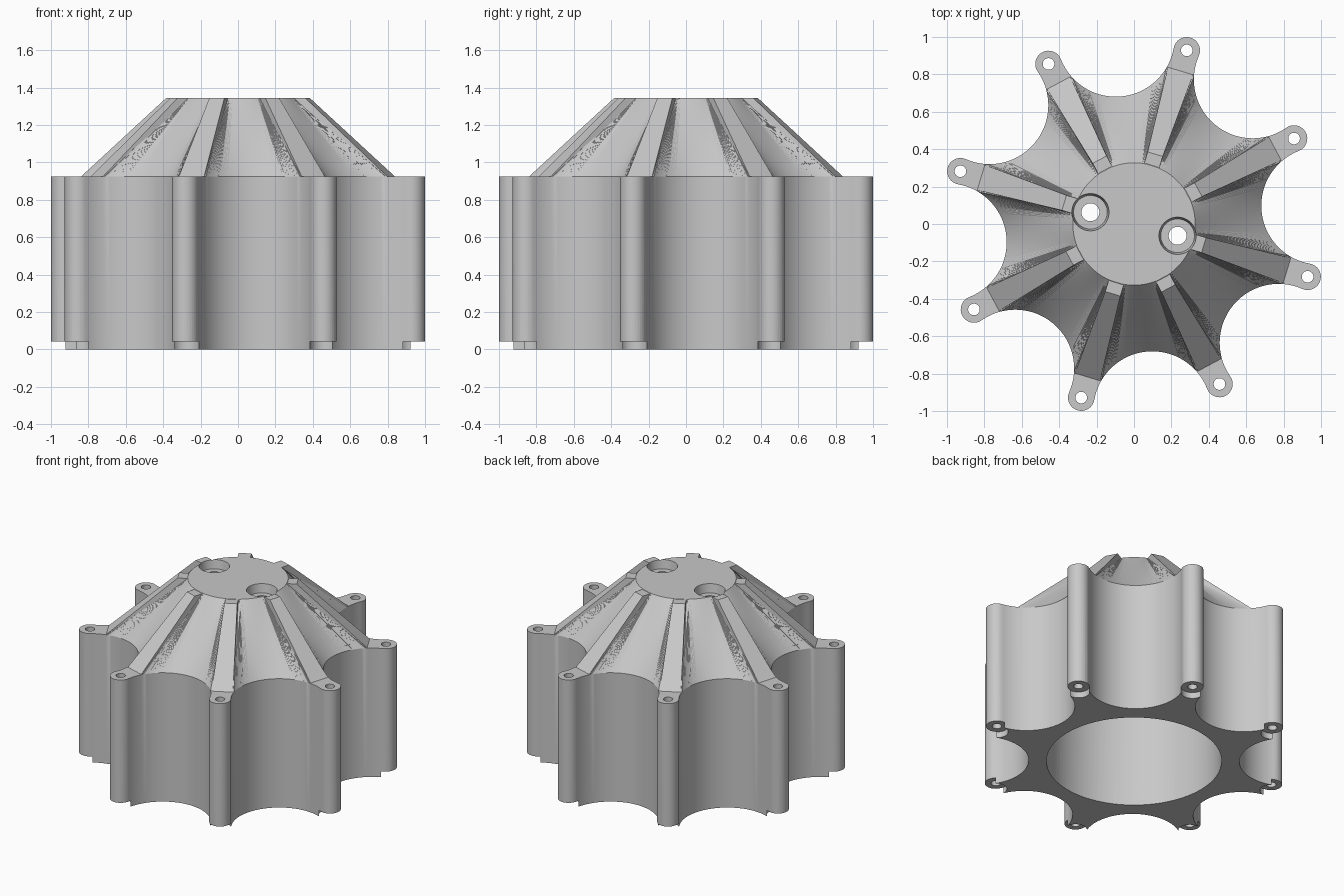
import bpy, bmesh
from math import sin, cos, pi, radians, atan2, hypot

if "Cube" in bpy.data.objects:
    bpy.data.objects.remove(bpy.data.objects["Cube"], do_unlink=True)

ARMS, STEP, START = 8, 2 * pi / 8, radians(-16.9)
WALL_TOP, ROOF_TOP = 0.925, 1.345
LUG_R, TIP, VALLEY = 0.97, 0.071, 1.0      # lug centre radius, lug radius, scallop centre radius
ROOF_R, DISC_R = 0.855, 0.327

grey = bpy.data.materials.new("light_grey")
grey.use_nodes = True
grey.diffuse_color = (0.58, 0.58, 0.58, 1)
grey.node_tree.nodes["Principled BSDF"].inputs["Base Color"].default_value = (0.58, 0.58, 0.58, 1)


def finish(bm, name):
    # Triangles keep every face planar for the booleans
    bmesh.ops.triangulate(bm, faces=bm.faces)
    bmesh.ops.recalc_face_normals(bm, faces=bm.faces)
    mesh = bpy.data.meshes.new(name)
    bm.to_mesh(mesh)
    bm.free()
    mesh.materials.append(grey)
    ob = bpy.data.objects.new(name, mesh)
    bpy.context.collection.objects.link(ob)
    return ob


def turn(x, y, a):
    return x * cos(a) - y * sin(a), x * sin(a) + y * cos(a)


def lathe(bm, profile, cx=0, cy=0, n=48):
    """Closed solid of revolution from (radius, z) points, bottom to top."""
    rings = [[bm.verts.new((cx + r * cos(2 * pi * i / n), cy + r * sin(2 * pi * i / n), z))
              for i in range(n)] for r, z in profile]
    for lo, hi in zip(rings, rings[1:]):
        for i in range(n):
            j = (i + 1) % n
            bm.faces.new((lo[i], lo[j], hi[j], hi[i]))
    bm.faces.new(rings[0][::-1])
    bm.faces.new(rings[-1])


def outline():
    """Scalloped plan: round lug tips joined by tangent concave arcs."""
    vx, vy = turn(VALLEY, 0, STEP / 2)
    to_v = atan2(vy, vx - LUG_R)
    scallop = hypot(vx - LUG_R, vy) - TIP
    first = to_v - pi
    sweep = 2 * (STEP / 2 - pi - first)
    sector = []
    for i in range(17):
        a = to_v * (i / 8 - 1)
        sector.append((LUG_R + TIP * cos(a), TIP * sin(a)))
    for i in range(1, 64):
        a = first + sweep * i / 64
        sector.append((vx + scallop * cos(a), vy + scallop * sin(a)))
    return [turn(x, y, START + k * STEP) for k in range(ARMS) for x, y in sector]


# Scalloped wall
bm = bmesh.new()
plan = outline()
count = len(plan)
base = [bm.verts.new((x, y, 0)) for x, y in plan]
rim = [bm.verts.new((x, y, WALL_TOP)) for x, y in plan]
for i in range(count):
    j = (i + 1) % count
    bm.faces.new((base[i], base[j], rim[j], rim[i]))
bm.faces.new(base[::-1])

# Roof lofted from the scallops to a round disc, leaving flat lug tops outside it
kept = [i for i, p in enumerate(plan) if hypot(*p) < ROOF_R]
crown = {}
for i in kept:
    x, y = plan[i]
    k = DISC_R / hypot(x, y)
    crown[i] = bm.verts.new((x * k, y * k, ROOF_TOP))
for i, j in zip(kept, kept[1:] + kept[:1]):
    bm.faces.new((rim[i], rim[j], crown[j], crown[i]))
    run = (j - i) % count
    if run > 1:
        bm.faces.new([rim[(i + s) % count] for s in range(run + 1)])
bm.faces.new(list(crown.values()))
body = finish(bm, "scalloped_housing")

# Hollow inside, open at the bottom
bm = bmesh.new()
lathe(bm, [(0.57, -0.1), (0.57, 0.88), (0.30, 1.22)], n=96)
tools = [(finish(bm, "cavity_cutter"), 'DIFFERENCE')]

# Tapered roof ribs, one running down to each lug: (radius, half width, z)
section = [(0.29, 0.042, ROOF_TOP - 0.002), (0.39, 0.042, ROOF_TOP - 0.002),
           (0.866, 0.071, 0.915), (0.80, 0.071, 0.89), (0.29, 0.042, 1.265)]
for k in range(ARMS):
    bm = bmesh.new()
    sides = [[bm.verts.new((*turn(r, s * w, START + k * STEP), z)) for r, w, z in section]
             for s in (-1, 1)]
    for i in range(len(section)):
        j = (i + 1) % len(section)
        bm.faces.new((sides[0][i], sides[0][j], sides[1][j], sides[1][i]))
    bm.faces.new(sides[0])
    bm.faces.new(sides[1][::-1])
    tools.append((finish(bm, f"roof_rib_{k + 1}"), 'UNION'))

# Lug bolt holes with a clearance step below
bm = bmesh.new()
for k in range(ARMS):
    lathe(bm, [(0.074, -0.1), (0.074, 0.043), (0.031, 0.043), (0.031, 1.1)],
          *turn(LUG_R, 0, START + k * STEP), n=32)
tools.append((finish(bm, "lug_hole_cutter"), 'DIFFERENCE'))

# Two counterbored roof ports
for s in (-1, 1):
    bm = bmesh.new()
    lathe(bm, [(0.048, 1.1), (0.048, 1.283), (0.09, 1.283), (0.103, 1.365), (0.103, 1.45)],
          s * 0.233, -s * 0.063)
    tools.append((finish(bm, "port_cutter"), 'DIFFERENCE'))

bpy.context.view_layer.objects.active = body
body.select_set(True)
for tool, kind in tools:
    mod = body.modifiers.new(tool.name, 'BOOLEAN')
    mod.object, mod.operation, mod.solver = tool, kind, 'EXACT'
    bpy.ops.object.modifier_apply(modifier=mod.name)
    bpy.data.objects.remove(tool, do_unlink=True)
bpy.ops.object.shade_smooth_by_angle(angle=radians(25))
